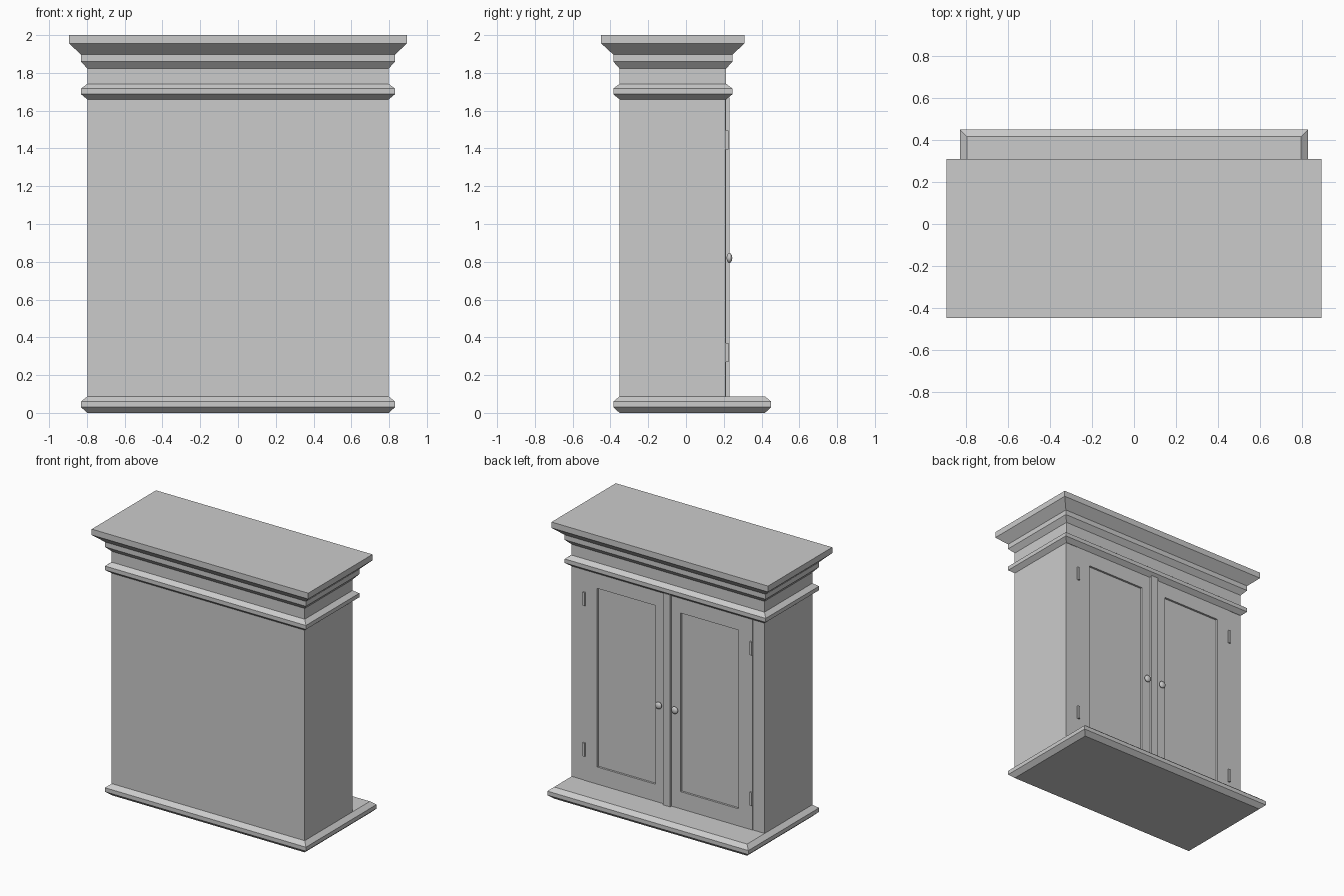
import bpy, bmesh
from mathutils import Matrix

cube = bpy.data.objects.get("Cube")
if cube:
    bpy.data.objects.remove(cube, do_unlink=True)

grey = bpy.data.materials.new("light_grey")
grey.use_nodes = True
colour = (0.6, 0.6, 0.6, 1)
grey.diffuse_color = colour
grey.node_tree.nodes["Principled BSDF"].inputs["Base Color"].default_value = colour

FRONT, BACK, SIDE = 0.213, -0.352, 0.798   # carcass door face, rear and half width


def finish(name, bm, smooth=False):
    bmesh.ops.recalc_face_normals(bm, faces=bm.faces)
    mesh = bpy.data.meshes.new(name)
    bm.to_mesh(mesh)
    bm.free()
    mesh.materials.append(grey)
    for p in mesh.polygons:
        p.use_smooth = smooth
    obj = bpy.data.objects.new(name, mesh)
    bpy.context.collection.objects.link(obj)
    return obj


def fill_box(bm, x0, x1, y0, y1, z0, z1):
    size = Matrix.Diagonal((x1 - x0, y1 - y0, z1 - z0, 1))
    middle = Matrix.Translation(((x0 + x1) / 2, (y0 + y1) / 2, (z0 + z1) / 2))
    bmesh.ops.create_cube(bm, size=1, matrix=middle @ size)


def box(name, *bounds):
    bm = bmesh.new()
    fill_box(bm, *bounds)
    return finish(name, bm)


def moulding(name, front, profile):
    """Stack rectangular rings; each profile point is (overhang, height)."""
    bm = bmesh.new()
    rings = []
    for out, z in profile:
        x, y0, y1 = SIDE + out, BACK - out, front + out
        rings.append([bm.verts.new(p) for p in
                      ((-x, y0, z), (x, y0, z), (x, y1, z), (-x, y1, z))])
    for a, b in zip(rings, rings[1:]):
        for i in range(4):
            j = (i + 1) % 4
            bm.faces.new((a[i], a[j], b[j], b[i]))
    bm.faces.new(rings[0])
    bm.faces.new(rings[-1])
    return finish(name, bm)


# Carcass: plan outline with a shallow rebate for the doors
bm = bmesh.new()
half = [(SIDE, BACK), (SIDE, FRONT - 0.003), (0.7, FRONT - 0.003), (0.7, 0.17)]
outline = half + [(-x, y) for x, y in reversed(half)]
base = bm.faces.new([bm.verts.new((x, y, 0.05)) for x, y in outline])
top = bmesh.ops.extrude_face_region(bm, geom=[base])["geom"]
bmesh.ops.translate(bm, vec=(0, 0, 1.65),
                    verts=[v for v in top if isinstance(v, bmesh.types.BMVert)])
finish("carcass", bm)

# Plinth with a deep ledge below the doors, and the stepped crown
moulding("plinth", 0.418, [(0, 0), (0.033, 0.03), (0.033, 0.06), (0, 0.087)])
moulding("crown", FRONT, [
    (0, 1.66), (0.033, 1.687), (0.033, 1.717), (0, 1.742), (0, 1.823),
    (0.033, 1.86), (0.033, 1.897), (0.097, 1.956), (0.097, 2.0)])

for side, label in ((1, "left"), (-1, "right")):
    # Door with a sunken panel
    bm = bmesh.new()
    x0, x1 = sorted((0.0, side * 0.7))
    fill_box(bm, x0, x1, 0.16, FRONT, 0.08, 1.67)
    face = max(bm.faces, key=lambda f: f.calc_center_median().y)
    bmesh.ops.inset_region(bm, faces=[face], thickness=0.1)
    px0, px1 = sorted((side * 0.105, side * 0.585))
    centre = face.calc_center_median()
    rim = list(face.verts)
    for v in rim:
        v.co.x = px0 if v.co.x < centre.x else px1
        v.co.z = 0.215 if v.co.z < centre.z else 1.55
    sunk = bmesh.ops.extrude_face_region(bm, geom=[face])["geom"]
    bmesh.ops.translate(bm, vec=(0, -0.015, 0),
                        verts=[v for v in sunk if isinstance(v, bmesh.types.BMVert)])
    if face.is_valid:
        bmesh.ops.delete(bm, geom=[face], context="FACES_ONLY")
    finish(label + "_door", bm)

    # Hinges
    for z, level in ((0.27, "lower"), (1.395, "upper")):
        x0, x1 = sorted((side * 0.682, side * 0.7))
        box(f"{label}_{level}_hinge", x0, x1, 0.2, 0.224, z, z + 0.1)

    # Knob
    bm = bmesh.new()
    shape = Matrix.Translation((side * 0.067, 0.23, 0.82)) @ Matrix.Diagonal((0.026, 0.015, 0.026, 1))
    bmesh.ops.create_uvsphere(bm, u_segments=20, v_segments=12, radius=1, matrix=shape)
    finish(label + "_knob", bm, smooth=True)

# Strip covering the gap between the doors
box("centre_strip", -0.03, 0.03, 0.2, 0.229, 0.08, 1.67)
